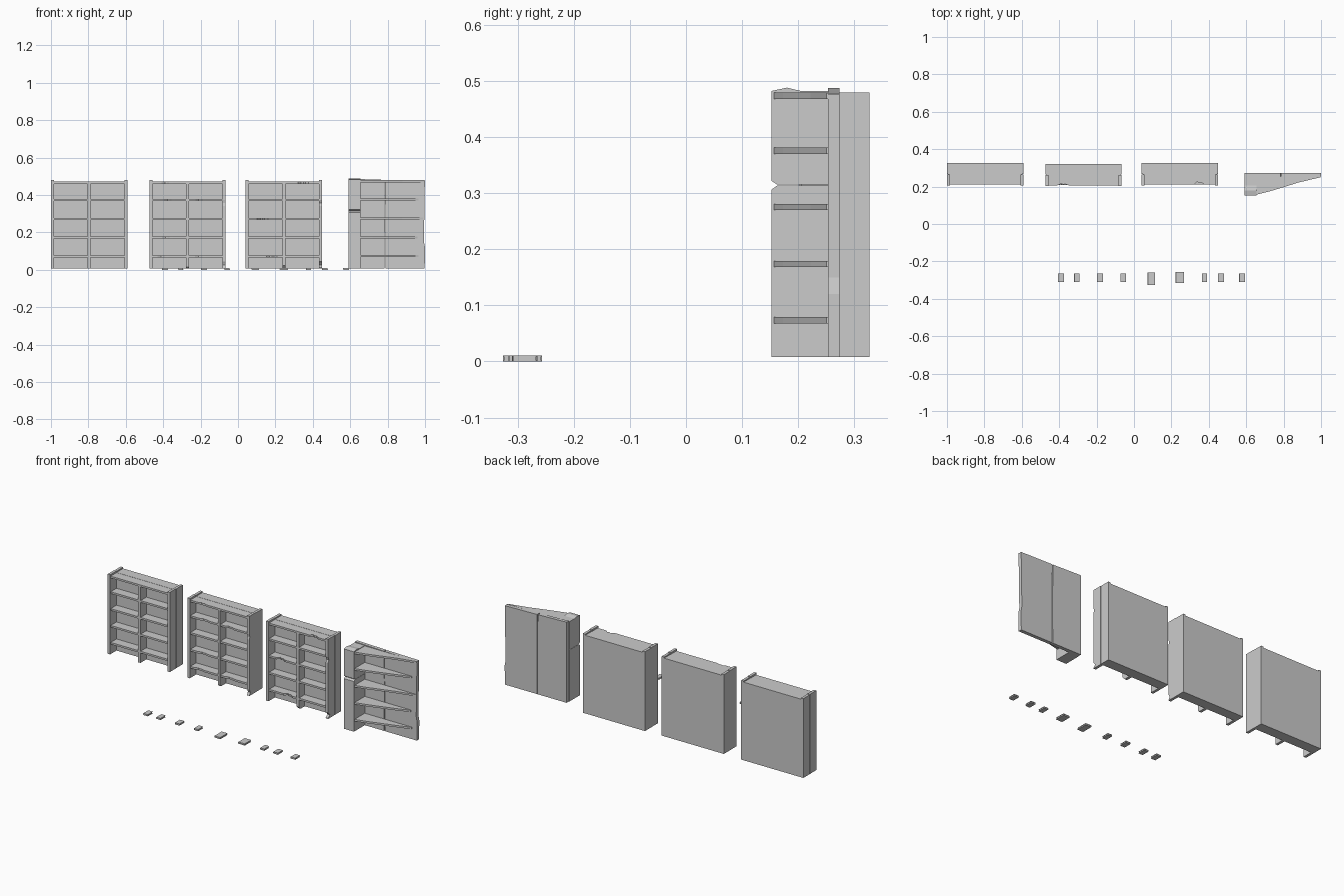
import bpy, bmesh, random
from mathutils import Vector

if "Cube" in bpy.data.objects:
    bpy.data.objects.remove(bpy.data.objects["Cube"])

random.seed(4)


def prism(name, pts, axis, lo, hi):
    """Extrude a 2D outline along x, y or z between lo and hi."""
    def place(p, d):
        return {'x': (d, p[0], p[1]), 'y': (p[0], d, p[1]), 'z': (p[0], p[1], d)}[axis]
    bm = bmesh.new()
    face = bm.faces.new([bm.verts.new(place(p, lo)) for p in pts])
    ext = bmesh.ops.extrude_face_region(bm, geom=[face])
    top = [v for v in ext['geom'] if isinstance(v, bmesh.types.BMVert)]
    bmesh.ops.translate(bm, verts=top, vec=Vector(place((0, 0), hi - lo)))
    bmesh.ops.recalc_face_normals(bm, faces=bm.faces)
    mesh = bpy.data.meshes.new(name)
    bm.to_mesh(mesh)
    bm.free()
    ob = bpy.data.objects.new(name, mesh)
    bpy.context.collection.objects.link(ob)
    return ob


def box(name, x0, x1, y0, y1, z0, z1):
    return prism(name, [(x0, y0), (x1, y0), (x1, y1), (x0, y1)], 'z', z0, z1)


BASE, TOP = 0.008, 0.481
SHELF_Z = (0.066, 0.167, 0.267, 0.367, 0.46)
THICK = 0.011


def shelf_board(name, x0, x1, y0, y1, z, damage):
    """Plank whose front edge may have a splintered bite taken out."""
    front = [(x0, y0)]
    if damage:
        c = random.uniform(x0 + 0.05, x1 - 0.05)
        front += [(c - 0.03, y0), (c - 0.012, y0 + damage), (c, y0 + damage * 0.5),
                  (c + 0.01, y0 + damage * 0.8), (c + 0.028, y0)]
    prism(name, front + [(x1, y0), (x1, y1), (x0, y1)], 'z', z, z + THICK)


def side_panel(name, x0, x1, y0, y1, chips):
    """Upright front panel; chips lists (height, depth) of nicks in its front edge."""
    pts = [(y0, BASE)]
    for z, d in chips:
        pts += [(y0, z - 0.018), (y0 + d, z - 0.004), (y0 + d * 0.5, z + 0.006), (y0, z + 0.014)]
    prism(name, pts + [(y0, TOP), (y1, TOP), (y1, BASE)], 'x', x0, x1)


def bookcase(tag, cx, y0, y1, damage):
    x0, x1, mid, t = cx - 0.204, cx + 0.204, y0 + 0.06, 0.016
    # solid rear carcass and its raised ends
    box(tag + "_back_carcass", x0 + 0.006, x1 - 0.006, mid, y1, BASE, 0.472)
    for side, a in (("left", x0), ("right", x1 - t)):
        box(f"{tag}_{side}_rear_side", a, a + t, mid + 0.002, y1, BASE, TOP - 0.002)
        chips = [(0.03, damage), (0.36, damage * 0.4)] if damage and side == "right" else []
        side_panel(f"{tag}_{side}_front_side", a, a + t, y0, mid, chips)
    # centre divider
    prism(tag + "_divider", [(y0 + 0.005, BASE + damage), (y0 + 0.005, 0.465), (mid, 0.465),
                             (mid, BASE), (y0 + 0.005 + damage, BASE)]
          if damage else [(y0 + 0.005, BASE), (y0 + 0.005, 0.465), (mid, 0.465), (mid, BASE)],
          'x', cx - 0.008, cx + 0.008)
    # shelves in two bays, plus the top board
    for i, z in enumerate(SHELF_Z[:-1]):
        for bay, a, b in (("left", x0 + t, cx - 0.008), ("right", cx + 0.008, x1 - t)):
            hurt = damage if damage and random.random() < 0.5 else 0
            shelf_board(f"{tag}_{bay}_shelf_{i}", a, b, y0 + 0.006, mid, z, hurt)
    shelf_board(tag + "_top_board", x0 + t, x1 - t, y0 + 0.005, mid, SHELF_Z[-1], damage)


bookcase("intact_bookcase", -0.796, 0.205, 0.327, 0)
bookcase("worn_bookcase", -0.27, 0.202, 0.322, 0.008)
bookcase("damaged_bookcase", 0.245, 0.205, 0.327, 0.016)

# broken bookcase: split back panel with sagging top edge
prism("broken_back_left", [(0.592, BASE), (0.783, BASE), (0.785, 0.25), (0.782, 0.481), (0.592, 0.487)],
      'y', 0.253, 0.274)
prism("broken_back_right", [(0.788, BASE), (0.998, BASE), (1.0, 0.12), (0.994, 0.15), (0.999, 0.477),
                            (0.787, 0.481)], 'y', 0.253, 0.274)
# remaining post, cracked in two
prism("broken_post_lower", [(0.152, BASE), (0.253, BASE), (0.253, 0.314), (0.163, 0.314), (0.152, 0.306)],
      'x', 0.59, 0.656)
prism("broken_post_upper", [(0.152, 0.322), (0.163, 0.315), (0.253, 0.315), (0.253, 0.482), (0.205, 0.482),
                            (0.18, 0.488), (0.152, 0.482)], 'x', 0.59, 0.656)
# snapped shelves tapering to the right
for n, (z, end) in enumerate(zip((0.068, 0.168, 0.27, 0.37, 0.468), (0.965, 0.96, 0.99, 0.965, 0.998))):
    prism(f"snapped_shelf_{n}", [(0.656, 0.157), (0.72, 0.173), (0.8, 0.197), (0.88, 0.222),
                                 (end, 0.25), (end, 0.253), (0.656, 0.253)], 'z', z, z + THICK)


def book(n, x, w, h, y):
    x0, x1, y0, y1 = x - w / 2, x + w / 2, y - h / 2, y + h / 2
    box(f"book_{n}_lower_cover", x0, x1, y0, y1, 0, 0.0018)
    box(f"book_{n}_upper_cover", x0, x1, y0, y1, 0.0085, 0.0103)
    box(f"book_{n}_pages", x0 + 0.001, x1 - 0.002, y0 + 0.002, y1 - 0.002, 0.0018, 0.0085)
    prism(f"book_{n}_spine", [(x0 + 0.001, 0), (x0 + 0.001, 0.0103), (x0 - 0.001, 0.008), (x0 - 0.001, 0.002)],
          'y', y0, y1)


# row of loose books lying flat in front
for n, (x, w, h) in enumerate([(-0.39, 0.03, 0.046), (-0.305, 0.028, 0.046), (-0.182, 0.03, 0.046),
                               (-0.058, 0.028, 0.046), (0.093, 0.038, 0.067), (0.245, 0.042, 0.06),
                               (0.377, 0.027, 0.046), (0.465, 0.03, 0.046), (0.578, 0.03, 0.044)]):
    book(n, x, w, h, -0.2875 if h < 0.06 else -0.2925 if h > 0.06 else -0.2865)
